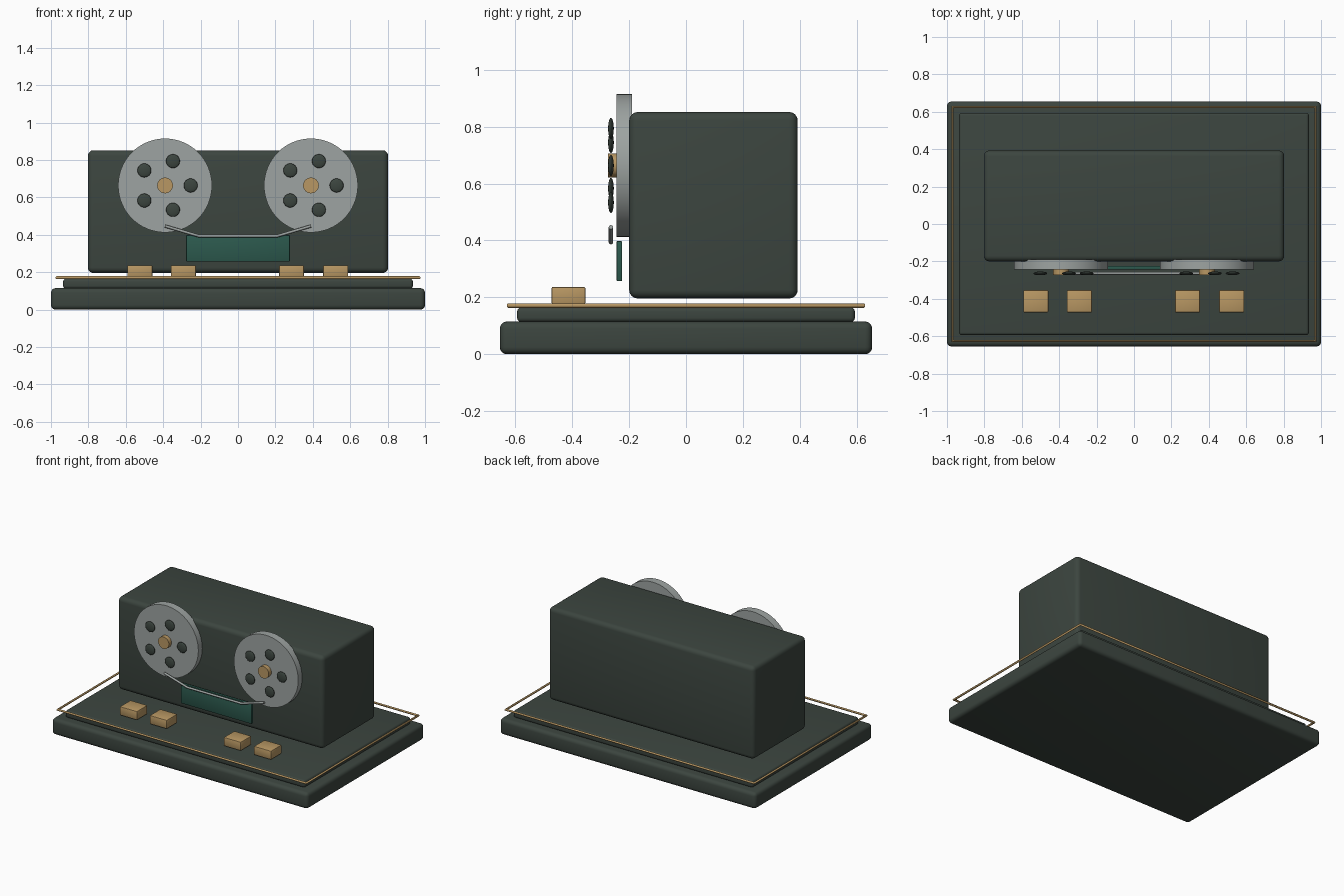
import bpy, math

if "Cube" in bpy.data.objects:
    bpy.data.objects.remove(bpy.data.objects["Cube"])

def material(name, rgb):
    m = bpy.data.materials.new(name)
    m.diffuse_color = (*rgb, 1)
    m.use_nodes = True
    m.node_tree.nodes["Principled BSDF"].inputs["Base Color"].default_value = m.diffuse_color
    return m

DARK = material("dark green grey", (0.045, 0.06, 0.05))
GREY = material("metal grey", (0.34, 0.37, 0.36))
GOLD = material("brass", (0.48, 0.31, 0.125))
GREEN = material("meter green", (0.025, 0.10, 0.075))

def finish(name, mat):
    ob = bpy.context.object
    ob.name = name
    ob.data.materials.clear()
    ob.data.materials.append(mat)
    return ob

def box(name, x, y, z, mat, bevel=0.0, segments=4):
    """Bevelled box from (min, max) ranges."""
    bpy.ops.mesh.primitive_cube_add(size=1, location=[sum(r) / 2 for r in (x, y, z)])
    ob = finish(name, mat)
    ob.scale = [r[1] - r[0] for r in (x, y, z)]
    bpy.ops.object.transform_apply(location=False, rotation=False, scale=True)
    if bevel:
        b = ob.modifiers.new("bevel", 'BEVEL')
        b.width, b.segments = bevel, segments
        bpy.ops.object.modifier_apply(modifier="bevel")
        bpy.ops.object.shade_smooth_by_angle(angle=math.radians(35))
    return ob

def disc(name, x, z, r, y0, y1, mat, sides=64):
    """Cylinder whose axis runs along y."""
    bpy.ops.mesh.primitive_cylinder_add(vertices=sides, radius=r, depth=y1 - y0,
                                        location=(x, (y0 + y1) / 2, z),
                                        rotation=(math.pi / 2, 0, 0))
    ob = finish(name, mat)
    bpy.ops.object.shade_smooth_by_angle(angle=math.radians(35))
    return ob

def tube(name, points, r, mat, cyclic=False):
    """Round wire along a poly line."""
    cu = bpy.data.curves.new(name, 'CURVE')
    cu.dimensions = '3D'
    cu.bevel_depth, cu.bevel_resolution = r, 2
    cu.use_fill_caps = not cyclic
    sp = cu.splines.new('POLY')
    sp.points.add(len(points) - 1)
    for p, co in zip(sp.points, points):
        p.co = (*co, 1)
    sp.use_cyclic_u = cyclic
    ob = bpy.data.objects.new(name, cu)
    bpy.context.collection.objects.link(ob)
    bpy.ops.object.select_all(action='DESELECT')
    ob.select_set(True)
    bpy.context.view_layer.objects.active = ob
    bpy.ops.object.convert(target='MESH')
    ob = finish(name, mat)
    bpy.ops.object.shade_smooth_by_angle(angle=math.radians(50))

# plinth, deck plate and main cabinet
box("base", (-1, 1), (-0.655, 0.655), (0, 0.115), DARK, 0.025)
box("deck_plate", (-0.935, 0.935), (-0.594, 0.594), (0.113, 0.165), DARK, 0.015)
box("cabinet", (-0.803, 0.803), (-0.2, 0.393), (0.196, 0.852), DARK, 0.03)

# brass wire trim around the deck
tube("trim_wire", [(-0.97, -0.625, 0.171), (0.97, -0.625, 0.171),
                   (0.97, 0.625, 0.171), (-0.97, 0.625, 0.171)], 0.008, GOLD, True)

# two reels with hubs and five dark spots each
RZ = 0.664
for side, x in (("left", -0.39), ("right", 0.39)):
    disc(f"{side}_reel", x, RZ, 0.251, -0.244, -0.19, GREY)
    disc(f"{side}_hub", x, RZ, 0.042, -0.274, -0.242, GOLD, 32)
    for i in range(5):
        a = i * math.tau / 5
        bpy.ops.mesh.primitive_uv_sphere_add(
            segments=24, ring_count=12, radius=0.037,
            location=(x + 0.137 * math.cos(a), -0.264, RZ + 0.137 * math.sin(a)))
        spot = finish(f"{side}_reel_spot_{i + 1}", DARK)
        spot.scale.y = 0.27
        bpy.ops.object.shade_smooth()

# green window plate and the tape strand in front of it
box("window_plate", (-0.277, 0.277), (-0.244, -0.225), (0.257, 0.398), GREEN, 0.003, 2)
tube("tape_strand", [(-0.39, -0.264, 0.447), (-0.21, -0.264, 0.394),
                     (0.21, -0.264, 0.394), (0.39, -0.264, 0.447)], 0.008, GREY)

# four brass keys
for i, x in enumerate((-0.525, -0.292, 0.286, 0.522)):
    box(f"key_{i + 1}", (x - 0.067, x + 0.067), (-0.473, -0.354), (0.175, 0.237), GOLD, 0.006, 2)
